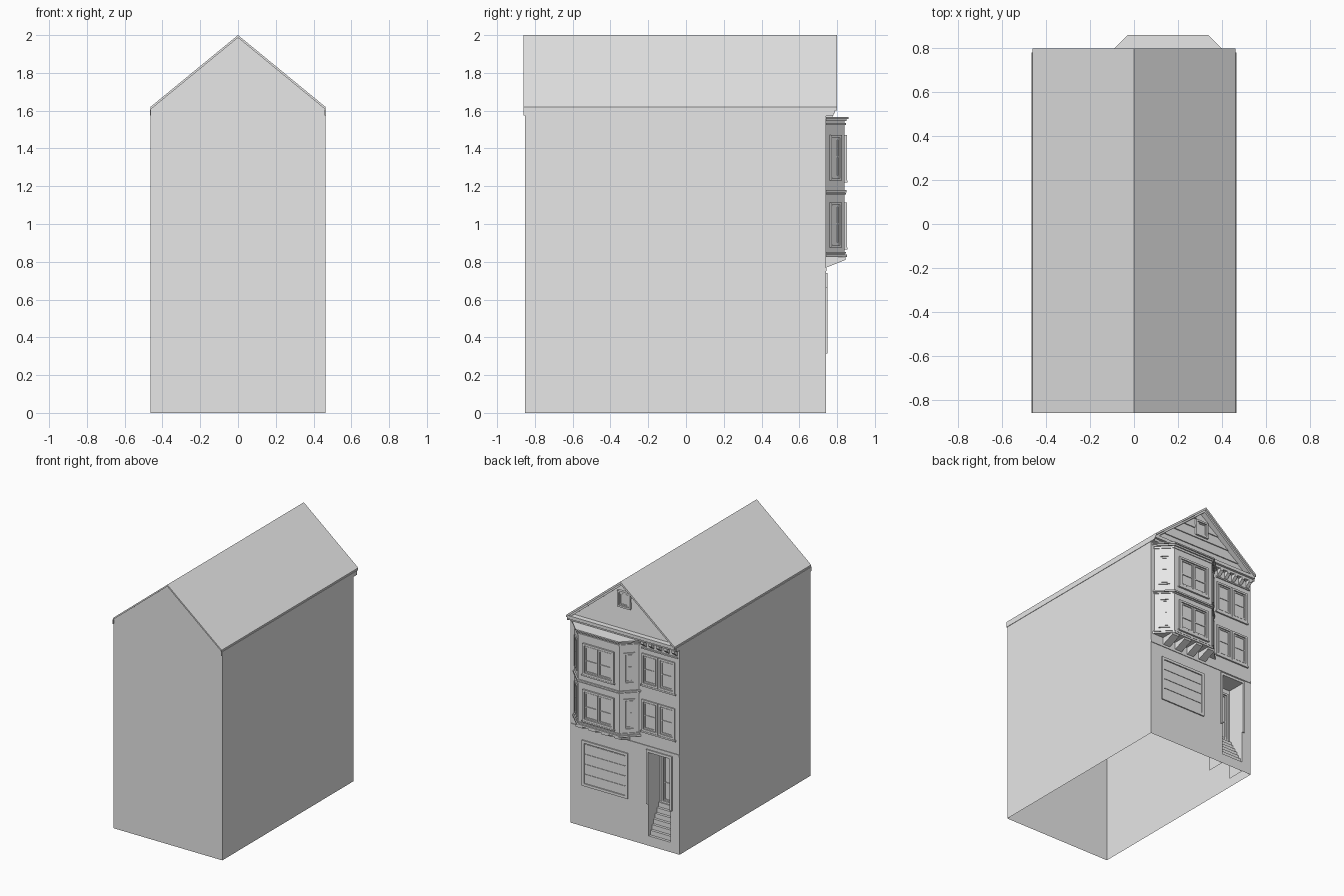
import bpy, bmesh, math
from mathutils import Matrix, Vector

cube = bpy.data.objects.get("Cube")
if cube:
    bpy.data.objects.remove(cube, do_unlink=True)

grey = bpy.data.materials.new("plain_grey")
grey.use_nodes = True
grey.diffuse_color = (0.8, 0.8, 0.8, 1)
grey.node_tree.nodes["Principled BSDF"].inputs["Base Color"].default_value = (0.8, 0.8, 0.8, 1)

W, BACK, FACE = 0.463, -0.852, 0.74     # half width, plain end, street face
EAVE, RIDGE = 1.61, 2.0
SLOPE = (RIDGE - EAVE) / W


def finish(bm, name, fix=True):
    if fix:
        bmesh.ops.recalc_face_normals(bm, faces=bm.faces)
    mesh = bpy.data.meshes.new(name)
    bm.to_mesh(mesh)
    bm.free()
    mesh.materials.append(grey)
    ob = bpy.data.objects.new(name, mesh)
    bpy.context.collection.objects.link(ob)
    return ob


def face(bm, pts):
    return bm.faces.new([bm.verts.new(p) for p in pts])


def box(bm, x0, x1, y0, y1, z0, z1, m=Matrix()):
    size = Matrix.Diagonal((x1 - x0, y1 - y0, z1 - z0, 1))
    mid = Matrix.Translation(((x0 + x1) / 2, (y0 + y1) / 2, (z0 + z1) / 2))
    bmesh.ops.create_cube(bm, size=1, matrix=m @ mid @ size)


def prism(bm, pts, shift):
    """Closed solid: a polygon swept along a vector."""
    f = face(bm, pts)
    new = bmesh.ops.extrude_face_region(bm, geom=[f], use_keep_orig=True)["geom"]
    bmesh.ops.translate(bm, vec=Vector(shift), verts=[v for v in new if isinstance(v, bmesh.types.BMVert)])


def frame(bm, x0, x1, z0, z1, t, depth, m):
    """Four bars around an opening."""
    box(bm, x0, x0 + t, 0, depth, z0, z1, m)
    box(bm, x1 - t, x1, 0, depth, z0, z1, m)
    box(bm, x0 + t, x1 - t, 0, depth, z0, z0 + t, m)
    box(bm, x0 + t, x1 - t, 0, depth, z1 - t, z1, m)


def window(bm, m, w, z0, z1, sashes=1, depth=0.012, bar=0.45, t=0.015):
    """Casing with one or more sashes, each crossed by a bar."""
    frame(bm, -w / 2, w / 2, z0, z1, t, depth, m)
    step = (w - 2 * t) / sashes
    for i in range(sashes):
        a = -w / 2 + t + i * step
        frame(bm, a + 0.004, a + step - 0.004, z0 + t + 0.004, z1 - t - 0.004, 0.01, depth * 0.6, m)
        mid = z0 + (z1 - z0) * bar
        box(bm, a + 0.01, a + step - 0.01, 0, depth * 0.5, mid - 0.004, mid + 0.004, m)


def at(x, y, angle=0):
    return Matrix.Translation((x, y, 0)) @ Matrix.Rotation(math.radians(angle), 4, 'Z')


# Walls: open-bottomed shell with a doorway left out of the street face
DX0, DX1, DZ0, DZ1 = -0.385, -0.2, 0.04, 0.72
bm = bmesh.new()
for x in (-W, W):
    q = [(x, BACK, 0), (x, FACE, 0), (x, FACE, EAVE), (x, BACK, EAVE)]
    face(bm, q if x > 0 else q[::-1])
face(bm, [(-W, BACK, 0), (W, BACK, 0), (W, BACK, EAVE), (-W, BACK, EAVE)])
xs, zs = (-W, DX0, DX1, W), (0, DZ0, DZ1, EAVE)
for i in range(3):
    for j in range(3):
        if (i, j) != (1, 1):
            a, b, c, d = xs[i], xs[i + 1], zs[j], zs[j + 1]
            face(bm, [(b, FACE, c), (a, FACE, c), (a, FACE, d), (b, FACE, d)])
bmesh.ops.remove_doubles(bm, verts=bm.verts, dist=1e-5)
finish(bm, "walls", fix=False)

# Plain gable at the far end
bm = bmesh.new()
face(bm, [(-W, BACK, EAVE), (W, BACK, EAVE), (0, BACK, RIDGE - 0.005)])
finish(bm, "plain_gable", fix=False)

# Porch recess
INNER, LAND = FACE - 0.14, 0.29
bm = bmesh.new()
for x in (DX0, DX1):
    q = [(x, FACE, 0), (x, INNER, 0), (x, INNER, DZ1), (x, FACE, DZ1)]
    face(bm, q if x == DX0 else q[::-1])
face(bm, [(DX1, INNER, LAND), (DX0, INNER, LAND), (DX0, INNER, DZ1), (DX1, INNER, DZ1)])
face(bm, [(DX0, INNER, DZ1), (DX0, FACE, DZ1), (DX1, FACE, DZ1), (DX1, INNER, DZ1)])
finish(bm, "porch_recess", fix=False)

# Stairs
bm = bmesh.new()
N = 7
run, rise = (FACE - INNER) / N, (LAND - DZ0) / N
for i in range(N):
    y, z = FACE - i * run, DZ0 + i * rise
    face(bm, [(DX1, y, z), (DX0, y, z), (DX0, y, z + rise), (DX1, y, z + rise)])
    face(bm, [(DX1, y, z + rise), (DX0, y, z + rise), (DX0, y - run, z + rise), (DX1, y - run, z + rise)])
finish(bm, "stairs", fix=False)

# Front door and its trim
bm = bmesh.new()
mid = (DX0 + DX1) / 2
window(bm, at(mid, INNER), 0.15, LAND, 0.68, bar=0.4)
finish(bm, "front_door")
bm = bmesh.new()
for x in (DX0 - 0.017, DX1):
    box(bm, x, x + 0.017, FACE, FACE + 0.008, 0.32, DZ1)
box(bm, DX0 - 0.017, DX1 + 0.017, FACE, FACE + 0.008, DZ1, DZ1 + 0.02)
finish(bm, "door_trim")

# Garage door: casing and four panels
bm = bmesh.new()
g = at(0.17, FACE)
frame(bm, -0.195, 0.195, 0.315, 0.665, 0.02, 0.009, g)
for i in range(4):
    z = 0.337 + i * 0.077
    box(bm, -0.172, 0.172, 0, 0.004, z, z + 0.07, g)
finish(bm, "garage_door")

# Belt course between the storeys
bm = bmesh.new()
box(bm, -W, W, FACE, FACE + 0.005, 0.75, 0.768)
finish(bm, "belt_course")

# Bay window body and mouldings
CX, HALF, OUT = 0.155, 0.175, 0.1


def bay_outline(z, grow=0.0):
    h, o = HALF + grow * 0.41, OUT + grow
    return [(CX + h + o, FACE, z), (CX + h, FACE + o, z), (CX - h, FACE + o, z), (CX - h - o, FACE, z)]


bm = bmesh.new()
prism(bm, bay_outline(0.825), (0, 0, 0.73))
finish(bm, "bay_body")
bm = bmesh.new()
for z, height, grow in ((0.825, 0.014, 0.012), (0.845, 0.008, 0.006), (1.155, 0.008, 0.006),
                        (1.168, 0.012, 0.01), (1.525, 0.01, 0.006), (1.545, 0.012, 0.01), (1.557, 0.01, 0.02)):
    prism(bm, bay_outline(z, grow), (0, 0, height))
finish(bm, "bay_mouldings")

# Brackets carrying the bay
bm = bmesh.new()
for i in range(4):
    x = CX - 0.195 + i * 0.11
    prism(bm, [(x, FACE, 0.768), (x, FACE + 0.105, 0.81), (x, FACE + 0.105, 0.826), (x, FACE, 0.826)], (0.06, 0, 0))
finish(bm, "bay_brackets")

# Windows on both upper floors
STOREYS = ((0.875, 1.115), (1.23, 1.47))
bm = bmesh.new()
for z0, z1 in STOREYS:
    front = at(CX, FACE + OUT)
    window(bm, front, 0.265, z0, z1, sashes=2)
    box(bm, -0.14, 0.14, 0, 0.014, z0 - 0.01, z0, front)
    for side in (-1, 1):
        m = at(CX + side * (HALF + OUT / 2), FACE + OUT / 2, -45 * side)
        window(bm, m, 0.082, z0, z1, bar=0.53, depth=0.008, t=0.012)
finish(bm, "bay_windows")
bm = bmesh.new()
for z0, z1 in STOREYS:
    for x in (-0.213, -0.357):
        window(bm, at(x, FACE), 0.138, z0, z1, bar=0.5, depth=0.009)
    box(bm, -0.435, -0.135, FACE, FACE + 0.012, z0 - 0.012, z0)
finish(bm, "flat_windows")

# Cornice under the street gable, with brackets over the flat windows
bm = bmesh.new()
box(bm, -W, W, FACE, FACE + 0.03, 1.572, 1.59)
box(bm, -W, W, FACE, FACE + 0.048, 1.59, 1.615)
box(bm, -0.45, -0.14, FACE, FACE + 0.008, 1.505, 1.515)
finish(bm, "gable_cornice")
bm = bmesh.new()
for i in range(5):
    x = -0.445 + i * 0.066
    prism(bm, [(x, FACE, 1.525), (x, FACE + 0.035, 1.555), (x, FACE + 0.035, 1.574), (x, FACE, 1.574)], (0.026, 0, 0))
finish(bm, "cornice_brackets")

# Street gable clad in lapped boards
bm = bmesh.new()
ROWS, z0 = 5, EAVE
h = (RIDGE - 0.012 - EAVE) / ROWS
for i in range(ROWS):
    a, b = z0 + i * h, z0 + (i + 1) * h
    wa, wb = (RIDGE - 0.01 - a) / SLOPE, (RIDGE - 0.01 - b) / SLOPE
    face(bm, [(wa, FACE + 0.008, a), (-wa, FACE + 0.008, a), (-wb, FACE, b), (wb, FACE, b)])
    face(bm, [(wa, FACE, a), (-wa, FACE, a), (-wa, FACE + 0.008, a), (wa, FACE + 0.008, a)])
finish(bm, "gable_boards", fix=False)

# Attic window
bm = bmesh.new()
attic = at(0, FACE)
box(bm, -0.05, 0.05, 0, 0.009, 1.785, 1.9, attic)
frame(bm, -0.056, 0.056, 1.78, 1.905, 0.014, 0.02, attic)
frame(bm, -0.038, 0.038, 1.798, 1.887, 0.008, 0.014, attic)
finish(bm, "attic_window")

# Roof slopes, rake boards and eave trim, made once per side
roof, rake, trim = bmesh.new(), bmesh.new(), bmesh.new()
for s in (-1, 1):
    def band(y, drop_top, drop_low):
        return [(0, y, RIDGE - drop_top), (s * W, y, EAVE + 0.01 - drop_top),
                (s * W, y, EAVE + 0.01 - drop_low), (0, y, RIDGE - drop_low)]
    prism(roof, band(-0.86, 0, 0.014), (0, 1.647, 0))
    prism(rake, band(FACE, 0.014, 0.034), (0, 0.045, 0))
    prism(rake, band(0.787, 0, 0.018), (0, 0.013, 0))
    box(trim, s * W - 0.004, s * W + 0.003, -0.86, 0.78, 1.575, 1.607)
finish(roof, "roof")
finish(rake, "rake_boards")
finish(trim, "eave_trim")
